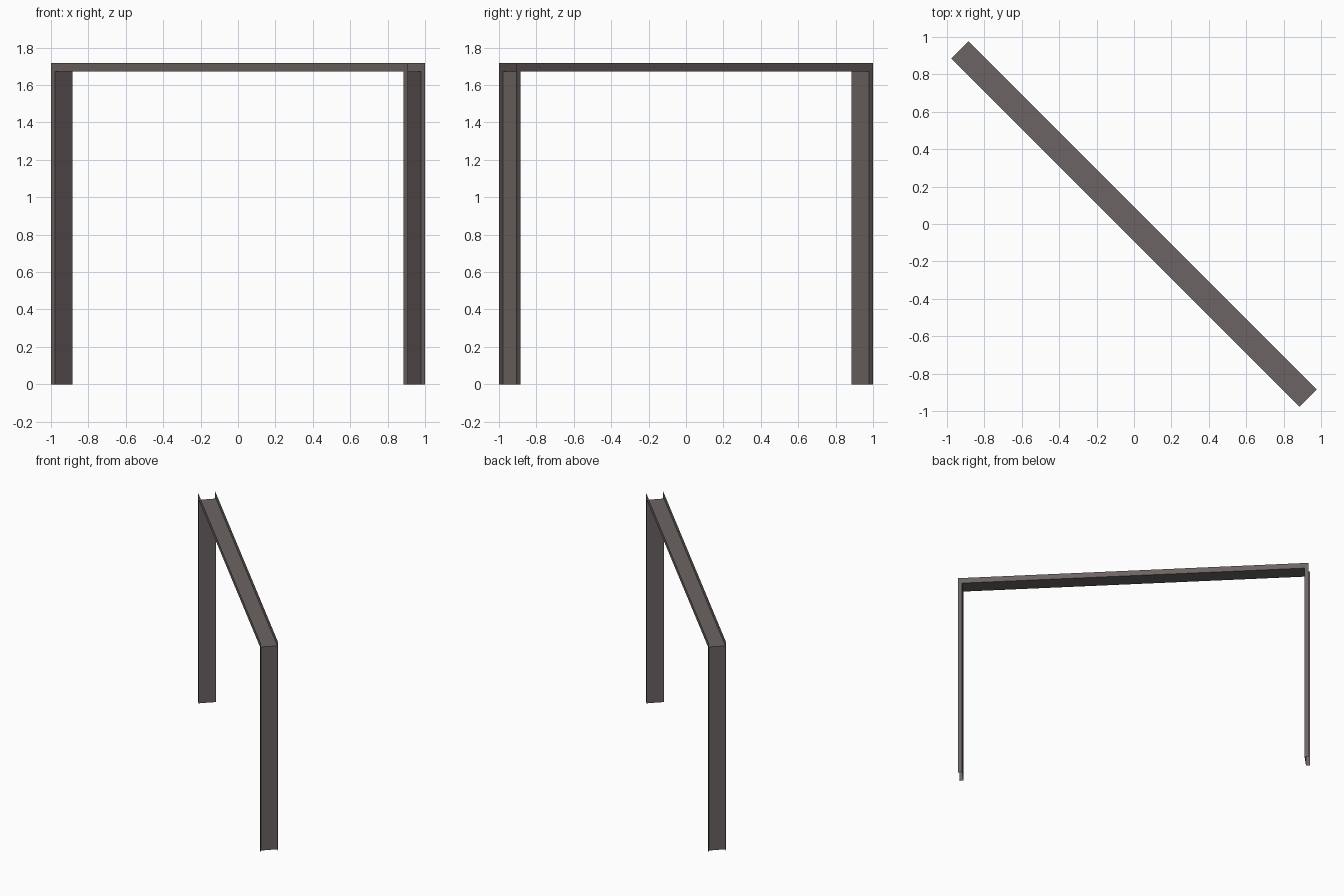
import bpy
import bmesh
import math
from mathutils import Matrix, Vector

if "Cube" in bpy.data.objects:
    bpy.data.objects.remove(bpy.data.objects["Cube"], do_unlink=True)

HALF_WIDTH = 0.065   # half the channel width
HALF_SPAN = 1.317    # centre to the web of each post
LIP = 0.032          # flange depth of the posts
WEB_Z = 1.672        # height of the beam web
RISE = 0.045         # flange depth of the beam

steel = bpy.data.materials.new("dark_steel")
steel.use_nodes = True
colour = (0.15, 0.127, 0.125, 1)
steel.diffuse_color = colour
steel.node_tree.nodes["Principled BSDF"].inputs["Base Color"].default_value = colour

# The frame stands across the diagonal
DIAGONAL = Matrix.Rotation(math.radians(-45), 4, "Z")


def channel(name, web_start, web_end, lip_start, lip_end):
    """Open sheet channel; each point is (along the diagonal, height)."""
    bm = bmesh.new()
    rows = []
    for side, ends in ((-1, (lip_start, lip_end)), (-1, (web_start, web_end)),
                       (1, (web_start, web_end)), (1, (lip_start, lip_end))):
        rows.append([bm.verts.new(DIAGONAL @ Vector((a, side * HALF_WIDTH, z)))
                     for a, z in ends])
    for (a, b), (c, d) in zip(rows, rows[1:]):
        bm.faces.new((a, b, d, c))
    mesh = bpy.data.meshes.new(name)
    bm.to_mesh(mesh)
    bm.free()
    mesh.materials.append(steel)
    obj = bpy.data.objects.new(name, mesh)
    bpy.context.collection.objects.link(obj)


# Top beam, flanges upward, mitred at both ends
outer = HALF_SPAN + LIP
top = WEB_Z + RISE
channel("top_beam", (-HALF_SPAN, WEB_Z), (HALF_SPAN, WEB_Z), (-outer, top), (outer, top))

# Posts, flanges outward, mitred into the beam
for name, s in (("left_post", 1), ("right_post", -1)):
    channel(name, (s * HALF_SPAN, 0), (s * HALF_SPAN, WEB_Z), (s * outer, 0), (s * outer, top))
